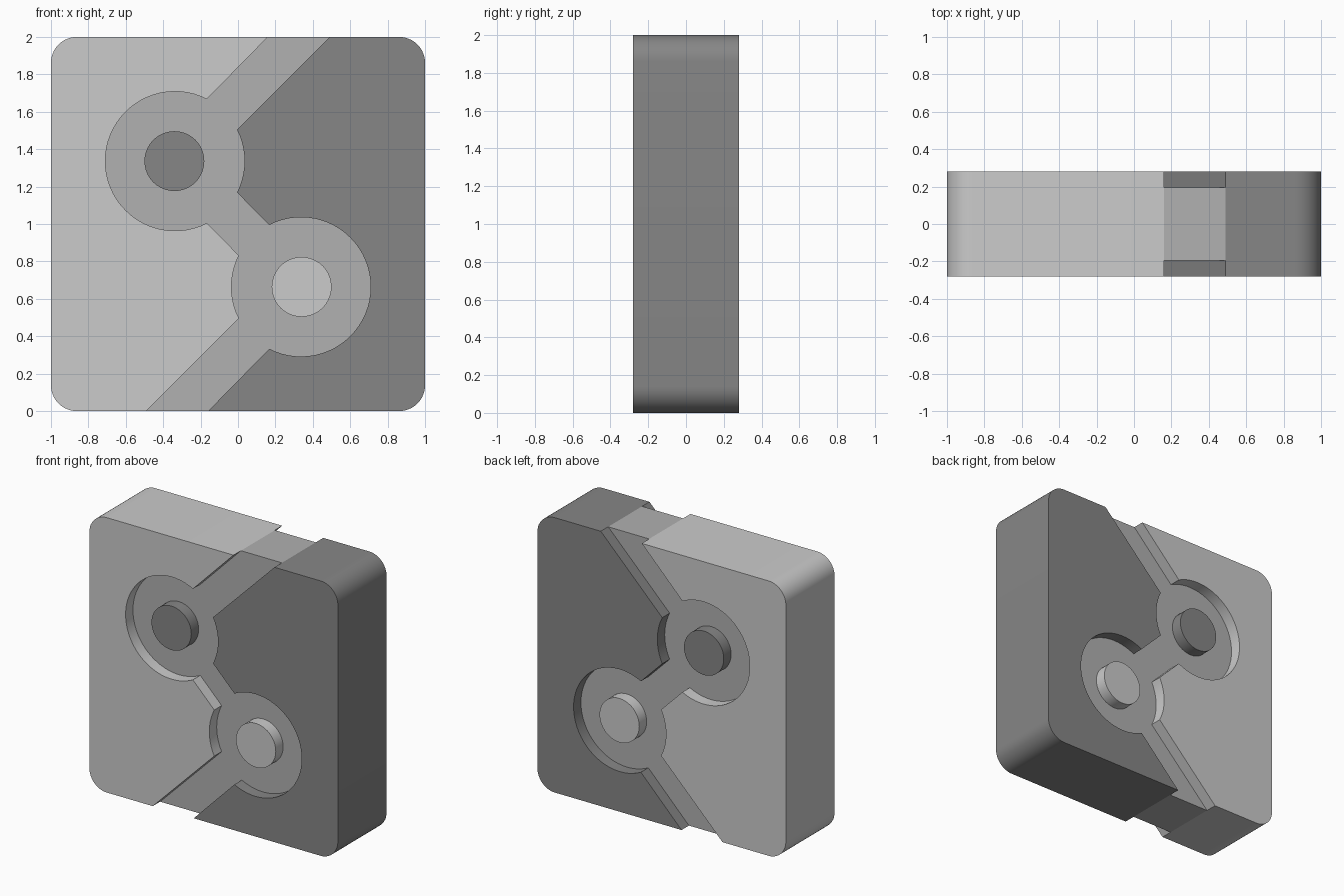
import bpy, bmesh
from math import radians, cos, sin

if "Cube" in bpy.data.objects:
    bpy.data.objects.remove(bpy.data.objects["Cube"])

FACE, CORE = 0.28, 0.195      # half depths of the raised halves and the sunken channel
CX, CZ, RING, DOT = 0.337, 0.336, 0.372, 0.16
CORNER = 0.14


def arc(cx, cz, r, a0, a1, n):
    angles = [radians(a0 + (a1 - a0) * i / n) for i in range(n + 1)]
    return [(cx + r * cos(a), cz + r * sin(a)) for a in angles]


def turned(points):
    # half turn about the centre of the front face
    return [(-x, 2 - z) for x, z in points]


def material(name, value):
    m = bpy.data.materials.new(name)
    m.diffuse_color = (value, value, value, 1)
    m.use_nodes = True
    m.node_tree.nodes["Principled BSDF"].inputs["Base Color"].default_value = m.diffuse_color
    return m


def prism(name, points, half, mat=None):
    bm = bmesh.new()
    front = bm.faces.new([bm.verts.new((x, -half, z)) for x, z in points])
    res = bmesh.ops.extrude_face_region(bm, geom=[front], use_keep_orig=True)
    moved = [v for v in res["geom"] if isinstance(v, bmesh.types.BMVert)]
    bmesh.ops.translate(bm, verts=moved, vec=(0, 2 * half, 0))
    bmesh.ops.recalc_face_normals(bm, faces=bm.faces)
    me = bpy.data.meshes.new(name)
    bm.to_mesh(me)
    bm.free()
    ob = bpy.data.objects.new(name, me)
    bpy.context.collection.objects.link(ob)
    if mat:
        me.materials.append(mat)
    bpy.ops.object.select_all(action="DESELECT")
    ob.select_set(True)
    bpy.context.view_layer.objects.active = ob
    bpy.ops.object.shade_smooth_by_angle(angle=radians(30))
    return ob


dark = material("dark_grey", 0.24)
mid = material("mid_grey", 0.44)

# Left edge of the channel, from top to bottom
edge = ([(0.16, 2)]
        + arc(-CX, 1 + CZ, RING, 62.8, 297.2, 42)
        + arc(CX, 1 - CZ, RING, 153.2, 206.8, 10)
        + [(-0.49, 0)])

# Rounded outer corners on the left
corners = (arc(-1 + CORNER, CORNER, CORNER, 270, 180, 12)
           + arc(-1 + CORNER, 2 - CORNER, CORNER, 180, 90, 12))

# Two interlocking halves
prism("light_half", edge + corners, FACE)
prism("dark_half", turned(edge + corners), FACE, dark)

# Sunken channel between the halves
prism("channel", edge + turned(edge), CORE, mid)

# Raised discs in the two round pockets
dot = arc(-CX - 0.003, 1 + CZ, DOT, 0, 360, 40)[:-1]
prism("dark_disc", dot, FACE, dark)
prism("light_disc", turned(dot), FACE)
